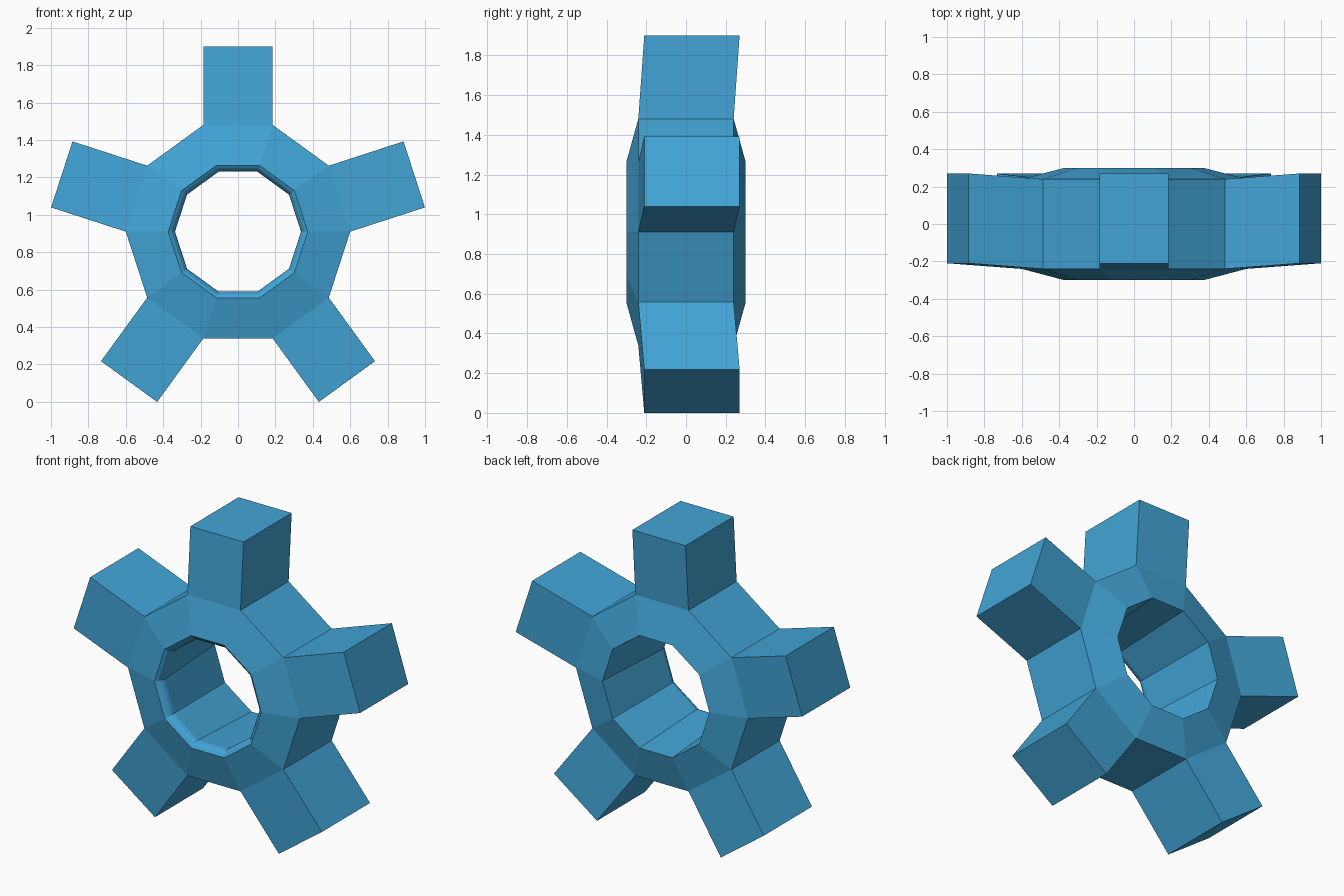
import bpy, bmesh, math
from mathutils import Vector

cube = bpy.data.objects.get("Cube")
if cube:
    bpy.data.objects.remove(cube, do_unlink=True)

SIDES = 10
CENTRE = Vector((0, 0, 0.91))
ARM_LENGTH = 0.42
ARM_SHIFT = Vector((0, 0.03, 0))

# Ring section as (radius, y): outer wall, sloped sides, rounded front lip, flared bore
SECTION = [(0.6, -0.24), (0.6, 0.24), (0.373, 0.3),
           (0.337, -0.25), (0.342, -0.27), (0.355, -0.288), (0.373, -0.3)]

blue = bpy.data.materials.new("sky_blue")
blue.use_nodes = True
colour = (0.055, 0.376, 0.68, 1)
blue.diffuse_color = colour
blue.node_tree.nodes["Principled BSDF"].inputs["Base Color"].default_value = colour

bm = bmesh.new()

# Ten-sided ring
rings = []
for i in range(SIDES):
    a = math.radians(72) + i * math.tau / SIDES
    rings.append([bm.verts.new(CENTRE + Vector((r * math.cos(a), y, r * math.sin(a))))
                  for r, y in SECTION])

outer_faces = []
for i, ring in enumerate(rings):
    following = rings[(i + 1) % SIDES]
    for j in range(len(SECTION)):
        k = (j + 1) % len(SECTION)
        face = bm.faces.new((ring[j], ring[k], following[k], following[j]))
        if j == 0:
            outer_faces.append(face)
bmesh.ops.recalc_face_normals(bm, faces=bm.faces)

# Five arms drawn out of every second outer wall, leaning slightly back
for face in outer_faces[::2]:
    out = face.calc_center_median() - CENTRE
    out.normalize()
    tip = bmesh.ops.extrude_discrete_faces(bm, faces=[face])["faces"][0]
    bmesh.ops.translate(bm, verts=tip.verts, vec=out * ARM_LENGTH + ARM_SHIFT)

bmesh.ops.recalc_face_normals(bm, faces=bm.faces)
mesh = bpy.data.meshes.new("five_armed_hub")
bm.to_mesh(mesh)
bm.free()
mesh.materials.append(blue)
hub = bpy.data.objects.new("five_armed_hub", mesh)
bpy.context.collection.objects.link(hub)
